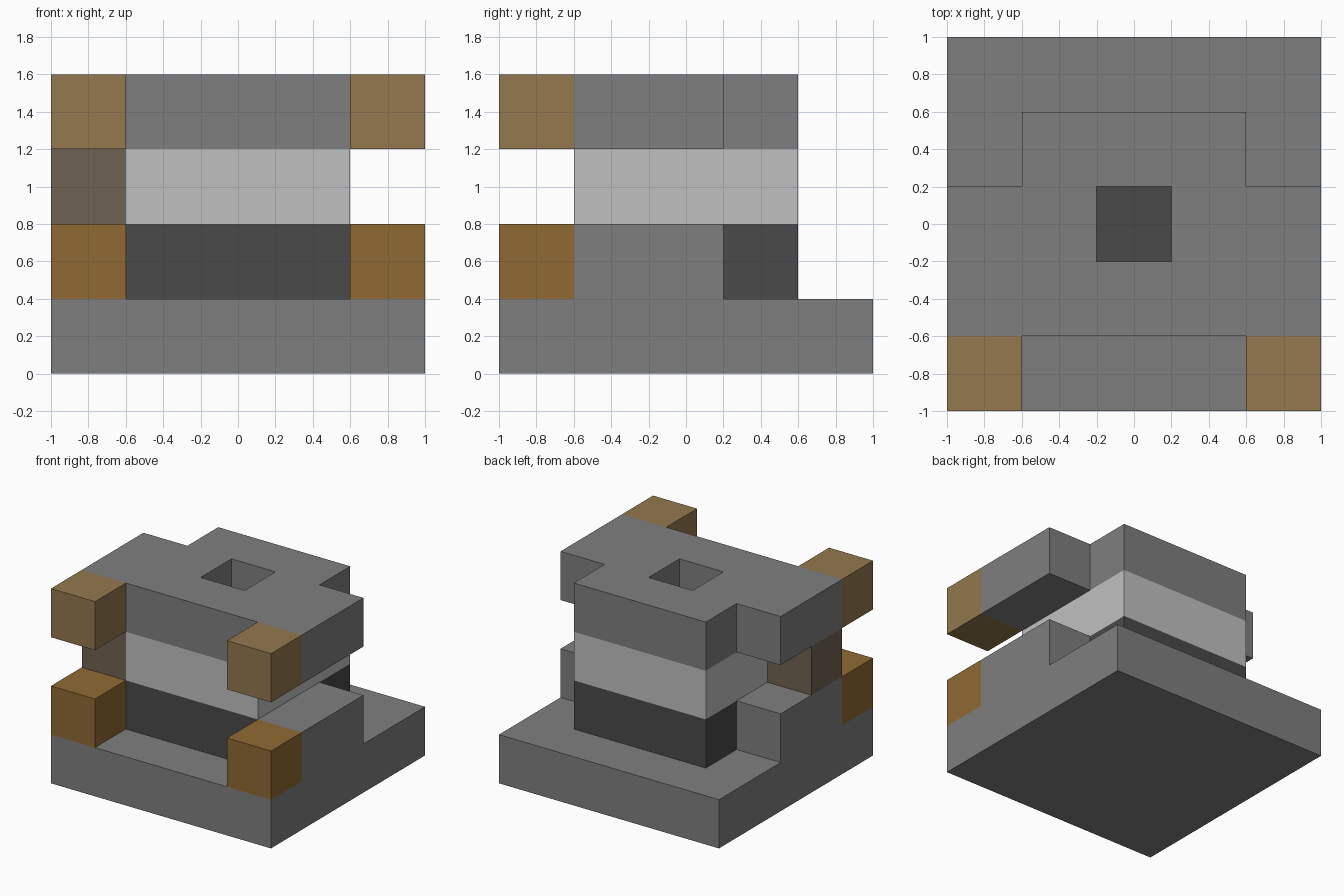
import bpy
import bmesh

cube = bpy.data.objects.get("Cube")
if cube:
    bpy.data.objects.remove(cube, do_unlink=True)

UNIT = 0.4  # edge of one block


def srgb(hex_code):
    """Hex colour to linear RGBA."""
    vals = [int(hex_code[i:i + 2], 16) / 255 for i in (0, 2, 4)]
    return [v / 12.92 if v <= 0.04045 else ((v + 0.055) / 1.055) ** 2.4 for v in vals] + [1]


def material(name, hex_code):
    mat = bpy.data.materials.new(name)
    mat.use_nodes = True
    mat.diffuse_color = srgb(hex_code)
    bsdf = mat.node_tree.nodes["Principled BSDF"]
    bsdf.inputs["Base Color"].default_value = srgb(hex_code)
    bsdf.inputs["Roughness"].default_value = 0.9
    return mat


def slab(name, mat, level, plan):
    """Extrude one block high from a floor plan; rows run back to front, # is solid."""
    bm = bmesh.new()
    for row, line in enumerate(plan):
        for col, mark in enumerate(line):
            if mark == "#":
                x, y = (col - 2.5) * UNIT, (1.5 - row) * UNIT
                corners = ((x, y), (x + UNIT, y), (x + UNIT, y + UNIT), (x, y + UNIT))
                bm.faces.new([bm.verts.new((a, b, level * UNIT)) for a, b in corners])
    bmesh.ops.remove_doubles(bm, verts=bm.verts[:], dist=0.001)
    solid = bmesh.ops.extrude_face_region(bm, geom=bm.faces[:], use_keep_orig=True)
    top = [g for g in solid["geom"] if isinstance(g, bmesh.types.BMVert)]
    bmesh.ops.translate(bm, verts=top, vec=(0, 0, UNIT))
    bmesh.ops.recalc_face_normals(bm, faces=bm.faces[:])
    mesh = bpy.data.meshes.new(name)
    bm.to_mesh(mesh)
    bm.free()
    mesh.materials.append(mat)
    obj = bpy.data.objects.new(name, mesh)
    bpy.context.collection.objects.link(obj)
    return obj


stone = material("mid grey", "7f7f7f")
dark = material("dark grey", "4a4a4a")
pale = material("light grey", "c0c0c0")
ochre = material("ochre", "906a33")
tan = material("tan", "93784e")
umber = material("dull brown", "6f6252")

EMPTY = "....."
FULL = "#####"
CORE = ".###."
RING = ".#.#."

# Base plate
slab("base_plate", stone, 0, [FULL] * 5)

# Central tower: solid dark foot, pale hollow middle
slab("tower_foot", dark, 1, [EMPTY, CORE, CORE, CORE, EMPTY])
slab("tower_middle", pale, 2, [EMPTY, CORE, RING, CORE, EMPTY])

# Top deck with side arms and a square shaft opening
slab("top_deck", stone, 3, [EMPTY, CORE, "##.##", FULL, EMPTY])

# Mirrored side walls and the coloured arm ends
for side, plan in (("left", "....#"), ("right", "#....")):
    slab(side + "_side_wall", stone, 1, [EMPTY, EMPTY, plan, plan, EMPTY])
    slab(side + "_lower_end", ochre, 1, [EMPTY] * 4 + [plan])
    slab(side + "_upper_end", tan, 3, [EMPTY] * 4 + [plan])

# Single block joining the lower and upper arm on one side
slab("right_link_block", umber, 2, [EMPTY, EMPTY, EMPTY, "#....", EMPTY])
